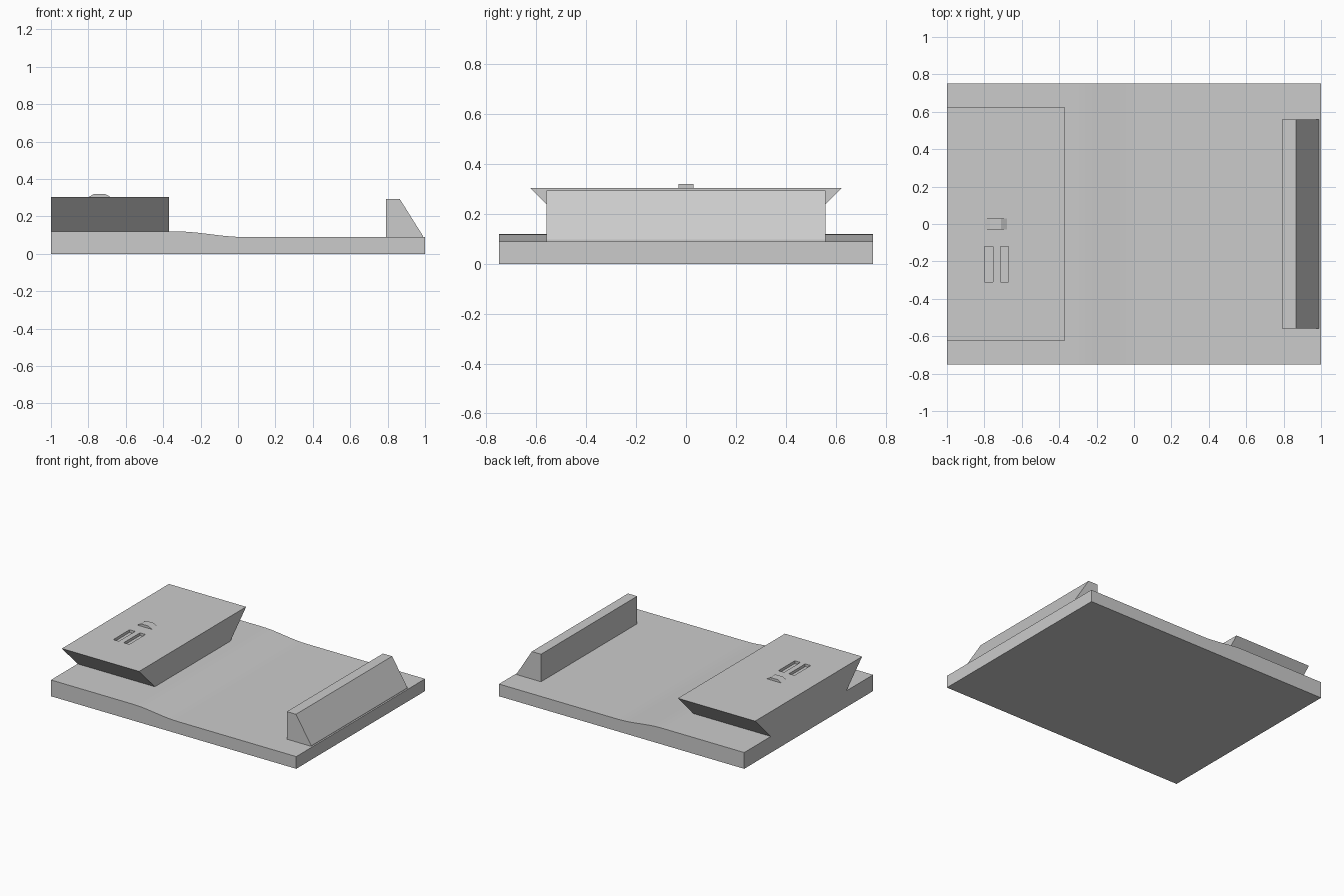
import bpy
import bmesh
from mathutils import Vector

cube = bpy.data.objects.get("Cube")
if cube:
    bpy.data.objects.remove(cube, do_unlink=True)

GREY = (0.6, 0.6, 0.6, 1)
grey = bpy.data.materials.new("plain grey")
grey.use_nodes = True
grey.diffuse_color = GREY
grey.node_tree.nodes["Principled BSDF"].inputs["Base Color"].default_value = GREY


def extrude(name, profile, axis, start, end):
    """Sweep a closed (side, height) profile along the x or y axis."""
    bm = bmesh.new()
    if axis == "y":
        points = [(a, start, z) for a, z in profile]
        sweep = Vector((0, end - start, 0))
    else:
        points = [(start, a, z) for a, z in profile]
        sweep = Vector((end - start, 0, 0))
    face = bm.faces.new([bm.verts.new(p) for p in points])
    result = bmesh.ops.extrude_face_region(bm, geom=[face])
    verts = [g for g in result["geom"] if isinstance(g, bmesh.types.BMVert)]
    bmesh.ops.translate(bm, verts=verts, vec=sweep)
    bmesh.ops.recalc_face_normals(bm, faces=bm.faces)
    mesh = bpy.data.meshes.new(name)
    bm.to_mesh(mesh)
    bm.free()
    mesh.materials.append(grey)
    obj = bpy.data.objects.new(name, mesh)
    bpy.context.collection.objects.link(obj)
    return obj


# Base plate: thick end eases down to a thinner end
LOW, HIGH = 0.09, 0.12
EASE_START, EASE_END, STEPS = -0.33, 0.03, 10
top = []
for i in range(STEPS + 1):
    t = i / STEPS
    ease = t * t * (3 - 2 * t)
    top.append((EASE_START + t * (EASE_END - EASE_START), HIGH + ease * (LOW - HIGH)))
extrude("base_plate", [(-1, 0), (-1, HIGH)] + top + [(1, LOW), (1, 0)], "y", -0.75, 0.75)

# Dovetail block with undercut sides
TOP = 0.303
block = extrude("dovetail_block",
                [(-0.44, HIGH), (0.44, HIGH), (0.623, TOP), (-0.623, TOP)],
                "x", -1, -0.37)

# Two shallow slots cut into the top of the block
for left in (-0.8, -0.715):
    right = left + 0.045
    cutter = extrude("slot_cutter",
                     [(left, TOP - 0.02), (right, TOP - 0.02),
                      (right, TOP + 0.02), (left, TOP + 0.02)],
                     "y", -0.31, -0.12)
    cutter.hide_render = True
    cut = block.modifiers.new("slot", "BOOLEAN")
    cut.operation = "DIFFERENCE"
    cut.solver = "EXACT"
    cut.object = cutter
    bpy.context.view_layer.objects.active = block
    bpy.ops.object.modifier_apply(modifier=cut.name)
    bpy.data.objects.remove(cutter, do_unlink=True)

# Small raised catch with sloped ends
extrude("catch", [(-0.8, TOP), (-0.77, 0.32), (-0.71, 0.32), (-0.68, TOP)],
        "y", -0.03, 0.03)

# Sloped end stop
extrude("end_stop",
        [(0.79, LOW), (0.79, 0.293), (0.865, 0.293), (0.988, 0.097), (0.988, LOW)],
        "y", -0.56, 0.56)
